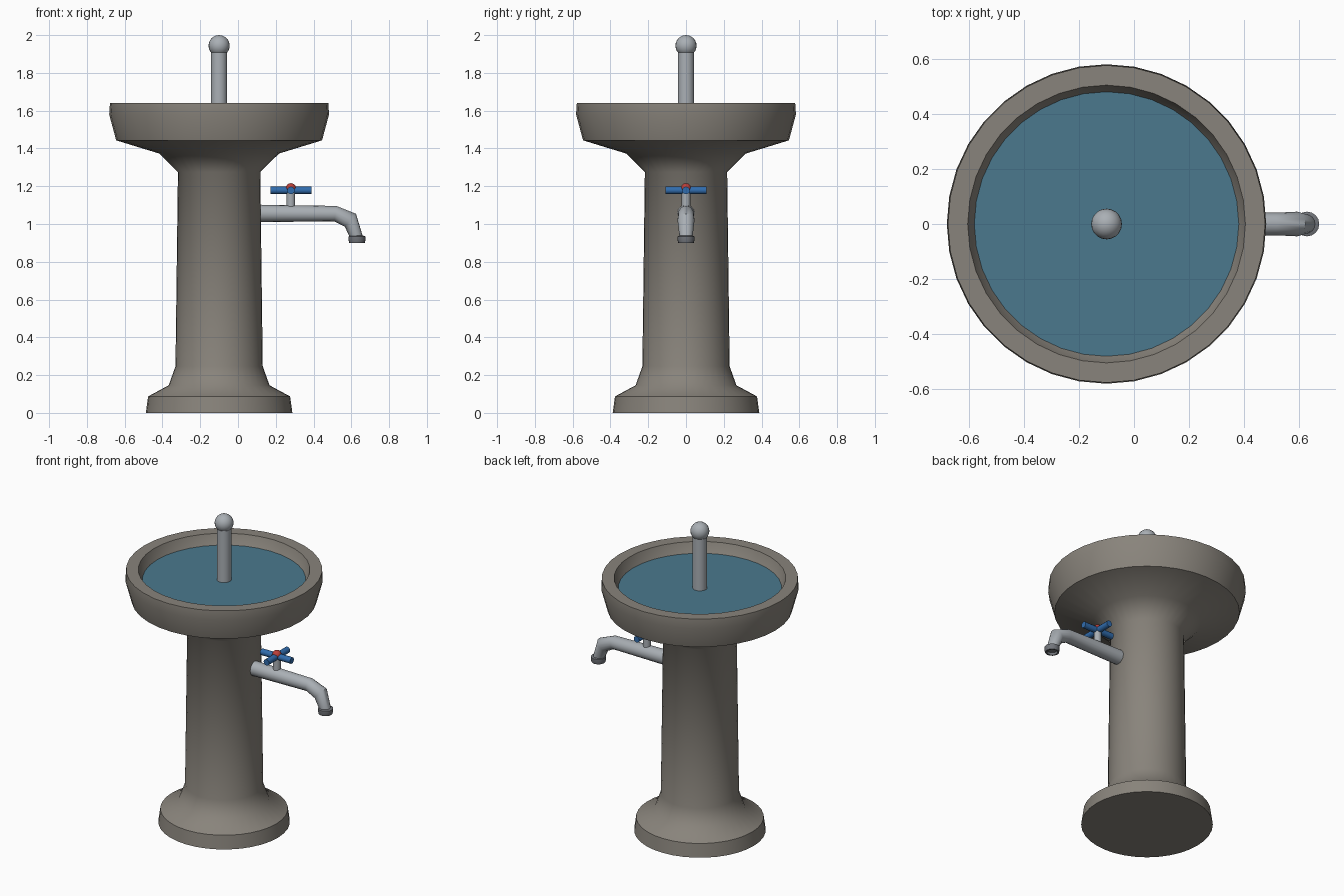
import bpy, bmesh, math
from mathutils import Matrix, Vector

if "Cube" in bpy.data.objects:
    bpy.data.objects.remove(bpy.data.objects["Cube"])

CX = -0.1  # axis of the pedestal


def material(name, rgb):
    m = bpy.data.materials.new(name)
    m.diffuse_color = (*rgb, 1)
    m.use_nodes = True
    m.node_tree.nodes["Principled BSDF"].inputs["Base Color"].default_value = m.diffuse_color
    return m


STONE = material("stone", (0.25, 0.23, 0.20))
WATER = material("water", (0.07, 0.19, 0.27))
METAL = material("metal", (0.40, 0.43, 0.46))
DARK = material("dark_metal", (0.17, 0.18, 0.20))
BLUE = material("blue", (0.03, 0.15, 0.42))
RED = material("red", (0.50, 0.05, 0.04))


def finish(bm, name, mat, angle=50):
    bmesh.ops.recalc_face_normals(bm, faces=bm.faces)
    mesh = bpy.data.meshes.new(name)
    bm.to_mesh(mesh)
    bm.free()
    mesh.materials.append(mat)
    ob = bpy.data.objects.new(name, mesh)
    bpy.context.collection.objects.link(ob)
    bpy.ops.object.select_all(action='DESELECT')
    ob.select_set(True)
    bpy.context.view_layer.objects.active = ob
    bpy.ops.object.shade_smooth_by_angle(angle=math.radians(angle))
    return ob


def loft(name, rings, sides, mat):
    """Skin circles given as (x, z, radius, tilt about y in degrees), capped."""
    bm = bmesh.new()
    loops = []
    for x, z, r, tilt in rings:
        rot = Matrix.Rotation(math.radians(tilt), 3, 'Y')
        loops.append([bm.verts.new(Vector((x, 0, z)) + rot @ Vector(
            (r * math.cos(t), r * math.sin(t), 0)))
            for t in (2 * math.pi * i / sides for i in range(sides))])
    for a, b in zip(loops, loops[1:]):
        for i in range(sides):
            j = (i + 1) % sides
            bm.faces.new((a[i], a[j], b[j], b[i]))
    bm.faces.new(loops[0][::-1])
    bm.faces.new(loops[-1])
    return finish(bm, name, mat)


def lathe(name, x, profile, sides, mat):
    return loft(name, [(x, z, r, 0) for r, z in profile], sides, mat)


def ball(name, x, z, r, mat):
    bm = bmesh.new()
    bmesh.ops.create_uvsphere(bm, u_segments=20, v_segments=12, radius=r,
                              matrix=Matrix.Translation((x, 0, z)))
    return finish(bm, name, mat)


# pedestal and basin in one turned profile, ending at the bowl floor
lathe("pedestal_basin", CX, [
    (0.388, 0), (0.376, 0.087), (0.267, 0.146), (0.231, 0.247),
    (0.218, 1.275), (0.317, 1.373), (0.545, 1.443), (0.582, 1.58),
    (0.578, 1.64), (0.506, 1.64), (0.475, 1.555), (0.44, 1.52)], 36, STONE)

# water surface
bm = bmesh.new()
bmesh.ops.create_circle(bm, cap_ends=True, segments=36, radius=0.482,
                        matrix=Matrix.Translation((CX, 0, 1.574)))
finish(bm, "water", WATER)

# centre pipe with ball
lathe("centre_pipe", CX, [(0.043, 1.52), (0.043, 1.92)], 20, METAL)
ball("pipe_ball", CX, 1.944, 0.056, METAL)

# spout
loft("spout", [(0.12, 1.056, 0.046, 90), (0.515, 1.055, 0.041, 97),
               (0.595, 1.02, 0.045, 131), (0.629, 0.925, 0.034, 175)], 16, METAL)
lathe("spout_nozzle", 0.63, [(0.035, 0.938), (0.045, 0.934), (0.045, 0.915),
                             (0.041, 0.90), (0.032, 0.90), (0.030, 0.915)], 16, DARK)

# valve stem, cross handle and cap
VX = 0.28
lathe("valve_stem", VX, [(0.023, 1.06), (0.023, 1.18)], 12, METAL)
bm = bmesh.new()
for axis in 'XY':
    bmesh.ops.create_cone(bm, cap_ends=True, segments=12, radius1=0.02, radius2=0.02,
                          depth=0.216, matrix=Matrix.Translation((VX, 0, 1.178))
                          @ Matrix.Rotation(math.pi / 2, 4, axis))
finish(bm, "valve_handle", BLUE)
ball("valve_cap", VX, 1.188, 0.028, RED)
